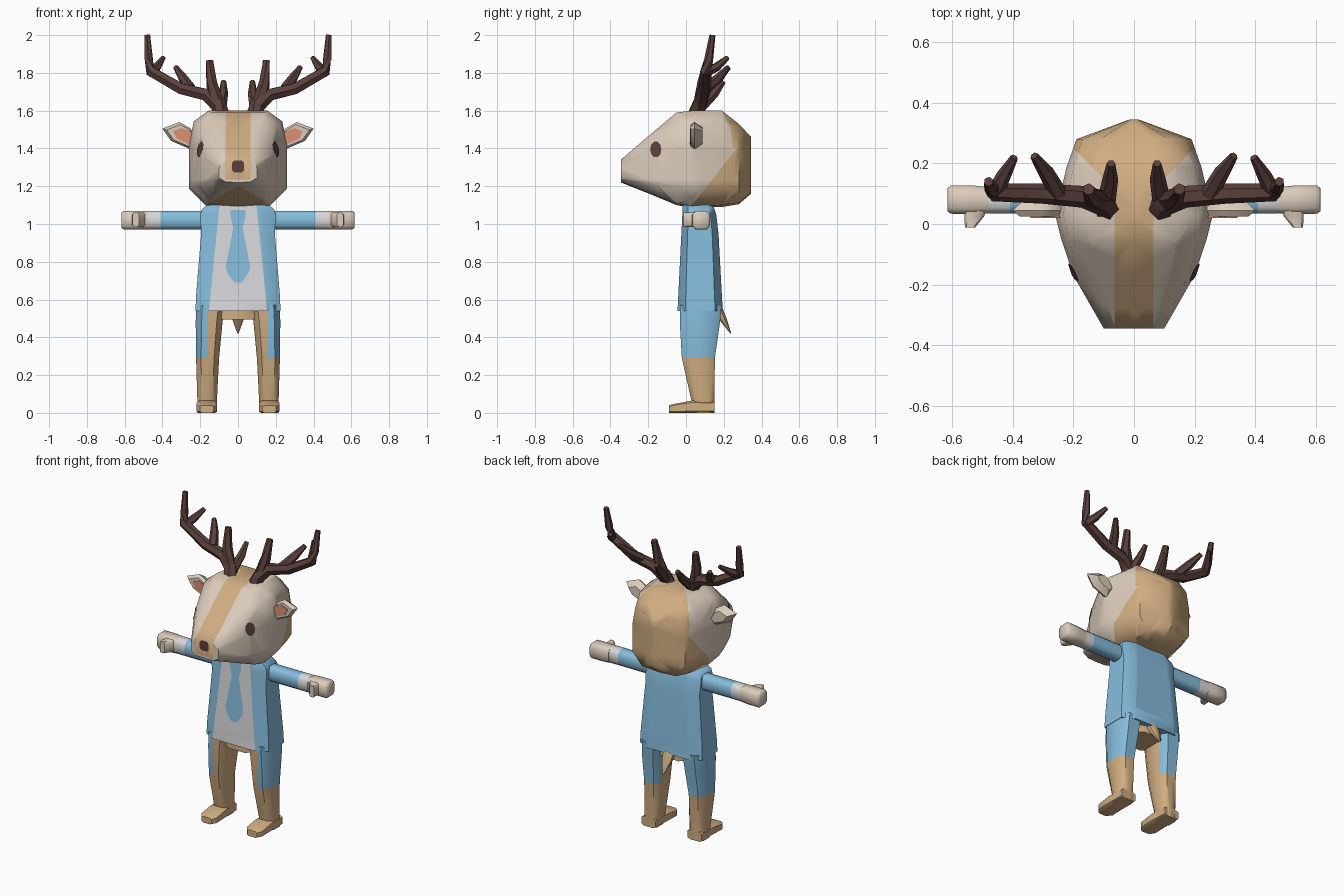
import bpy, bmesh, math
from mathutils import Vector
from mathutils.bvhtree import BVHTree

if "Cube" in bpy.data.objects:
    bpy.data.objects.remove(bpy.data.objects["Cube"])


def material(name, rgb):
    m = bpy.data.materials.new(name)
    lin = [((c / 255 + 0.055) / 1.055) ** 2.4 for c in rgb]
    m.diffuse_color = (*lin, 1)
    m.use_nodes = True
    m.node_tree.nodes["Principled BSDF"].inputs["Base Color"].default_value = m.diffuse_color
    return m


CREAM = material("cream fur", (219, 204, 187))
TAN = material("tan fur", (208, 173, 130))
BROWN = material("dark brown", (90, 64, 60))
BLUE = material("blue cloth", (134, 189, 221))
WHITE = material("white cloth", (216, 216, 219))
PINK = material("inner ear pink", (222, 144, 116))


def loft(rings):
    """Closed skin through rings of equal point count."""
    bm = bmesh.new()
    vs = [[bm.verts.new(p) for p in r] for r in rings]
    n = len(vs[0])
    for a, b in zip(vs, vs[1:]):
        for i in range(n):
            j = (i + 1) % n
            bm.faces.new((a[i], a[j], b[j], b[i]))
    bm.faces.new(vs[0])
    bm.faces.new(vs[-1])
    bmesh.ops.recalc_face_normals(bm, faces=bm.faces)
    return bm


def cut(bm, co, no):
    bmesh.ops.bisect_plane(bm, geom=bm.verts[:] + bm.edges[:] + bm.faces[:],
                           dist=1e-5, plane_co=co, plane_no=no)


def finish(name, bm, mats, rule=None, angle=50):
    """Make the object; rule(centre, normal) picks the material slot."""
    if rule:
        bm.normal_update()
        for f in bm.faces:
            f.material_index = rule(f.calc_center_median(), f.normal)
    me = bpy.data.meshes.new(name)
    bm.to_mesh(me)
    bm.free()
    for m in mats:
        me.materials.append(m)
    ob = bpy.data.objects.new(name, me)
    bpy.context.collection.objects.link(ob)
    bpy.ops.object.select_all(action='DESELECT')
    ob.select_set(True)
    bpy.context.view_layer.objects.active = ob
    bpy.ops.object.shade_smooth_by_angle(angle=math.radians(angle))
    return ob


def rect(u0, u1, v0, v1, c=0.25):
    """Chamfered rectangle as eight (u, v) points."""
    du, dv = (u1 - u0) * c, (v1 - v0) * c
    return [(u0 + du, v0), (u1 - du, v0), (u1, v0 + dv), (u1, v1 - dv),
            (u1 - du, v1), (u0 + du, v1), (u0, v1 - dv), (u0, v0 + dv)]


def decal(name, tree, pts, place, ray, mat):
    """Thin patch dropped onto a surface along a ray direction."""
    ray = Vector(ray)
    bm = bmesh.new()
    vs = []
    for p in pts:
        hit = tree.ray_cast(Vector(place(*p)) - ray, ray)[0]
        vs.append(bm.verts.new(hit - ray * 0.005))
    f = bm.faces.new(vs)
    f.normal_update()
    if f.normal.dot(ray) > 0:
        f.normal_flip()
    finish(name, bm, [mat])


def tube(name, pts, mat, sides=6):
    """Tapered limb through (x, y, z, radius) points."""
    cs = [Vector(p[:3]) for p in pts]
    rings = []
    for i, c in enumerate(cs):
        d = (cs[min(i + 1, len(cs) - 1)] - cs[max(i - 1, 0)]).normalized()
        q = d.to_track_quat('Z', 'Y')
        rings.append([c + q @ Vector((math.cos(t), math.sin(t), 0)) * pts[i][3]
                      for t in [math.tau * k / sides for k in range(sides)]])
    finish(name, loft(rings), [mat], angle=40)


# Head: sections along y as (y, half width, bottom, top)
half = [(0, 1), (.6, 1), (.9, .78), (1, .3), (1, -.6), (.65, -.96), (0, -1)]
outline = half + [(-a, b) for a, b in half[-2:0:-1]]
sections = [(-.345, .10, 1.22, 1.34), (-.17, .20, 1.15, 1.49), (-.05, .24, 1.10, 1.59),
            (.03, .26, 1.085, 1.6), (.19, .222, 1.09, 1.6), (.28, .19, 1.105, 1.53),
            (.345, .015, 1.16, 1.46)]
head = loft([[(a * w, y, (z0 + z1) / 2 + b * (z1 - z0) / 2) for a, b in outline]
             for y, w, z0, z1 in sections])
bmesh.ops.triangulate(head, faces=head.faces)
head_tree = BVHTree.FromBMesh(head)
for s in (-1, 1):
    cut(head, (s * .065, 0, 0), (1, 0, 0))
    cut(head, (s * .07, .12, 0), (-s, 1, 0))
    cut(head, (0, -.3, 0), (-1.6 * s, 1, 0))
cut(head, (0, 0, 1.4), (0, 0, 1))
cut(head, (0, 0, 1.235), (0, 0, 1))
cut(head, (0, .03, 1.1), (0, 1, -.8))


def head_rule(c, n):
    x = abs(c.x)
    stripe = x < .065 and c.z > 1.235 and n.z > -.4
    upper = c.z > 1.4 and c.y > .12 + (x - .07)
    lower = c.z <= 1.4 and c.y > .03 + (c.z - 1.1) * .8
    chin = n.z < -.75 and c.y > -.3 + 1.6 * x
    return int(stripe or upper or lower or chin)


finish("head", head, [CREAM, TAN], head_rule)

# Nose and eyes
decal("nose", head_tree, rect(-.032, .032, 1.272, 1.337, .2),
      lambda x, z: (x, -.5, z), (0, 1, 0), BROWN)
oval = [(-.16 + .03 * math.cos(k * math.tau / 10), 1.395 + .043 * math.sin(k * math.tau / 10))
        for k in range(10)]
for s, side in ((-1, "left"), (1, "right")):
    decal(side + "_eye", head_tree, oval, lambda y, z: (s * .5, y, z), (-s, 0, 0), BROWN)

# Torso: coat with an open white shirt front
torso = loft([[(x, y, z) for x, y in rect(-w, w, -.018 - .05 * (1.08 - z), yb, .17)]
              for z, w, yb in [(.54, .225, .195), (.62, .222, .19), (.95, .195, .172),
                               (1.05, .2, .16), (1.08, .19, .15), (1.11, .15, .14)]])
torso_tree = BVHTree.FromBMesh(torso)
for s in (-1, 1):
    cut(torso, (s * .1, 0, 1.08), (s, 0, .1))
finish("torso", torso, [BLUE, WHITE],
       lambda c, n: int(n.y < -.6 and abs(c.x) < .1 + (1.08 - c.z) * .1))

# Tie
tie = [(.04, 1.075), (.04, 1.04), (.025, .98), (.065, .77), (.055, .74), (.02, .69)]
decal("tie", torso_tree, tie + [(-x, z) for x, z in tie[::-1]],
      lambda x, z: (x, -.5, z), (0, 1, 0), BLUE)

# Hips and tail
finish("hips", loft([[(x, y, z) for x, y in rect(-.12, .12, -.02, .165)]
                     for z in (.495, .56)]), [TAN])
finish("tail", loft([[(x, y, z) for x, y in rect(-w, w, y0, y1)] for z, w, y0, y1 in
                     [(.55, .035, .14, .195), (.50, .032, .17, .215), (.42, .003, .235, .24)]]),
       [TAN])

for s, side in ((-1, "left"), (1, "right")):
    # Legs: trousers open at the front
    leg = loft([[(s * x, y, z) for x, y in rect(x0, x1, y0, y1, .22)]
                for z, x0, x1, y0, y1 in [(.0, .12, .215, .04, .15), (.06, .112, .215, .03, .15),
                                          (.29, .1, .222, -.022, .153), (.48, .082, .224, -.033, .18),
                                          (.57, .07, .222, -.033, .188)]])
    cut(leg, (0, 0, .29), (0, 0, 1))
    cut(leg, (s * .16, 0, 0), (1, 0, 0))
    finish(side + "_leg", leg, [TAN, BLUE],
           lambda c, n: int(c.z > .29 and (abs(c.x) > .16 or n.y > .4)))
    finish(side + "_foot", loft([[(s * x, y, z) for x, z in rect(x0, x1, 0, zt, .15)]
                                 for y, x0, x1, zt in [(-.09, .13, .2, .04), (-.065, .11, .22, .047),
                                                       (.03, .11, .22, .065), (.15, .115, .218, .06)]]),
           [TAN])

    # Arms with white cuffs, then hands and thumbs
    arm = loft([[(s * x, y, z) for y, z in rect(.035, .12, .972, 1.07, .22)]
                for x in (.12, .41, .48)])
    finish(side + "_arm", arm, [BLUE, WHITE], lambda c, n: int(abs(c.x) > .41))
    finish(side + "_hand", loft([[(s * x, y, z) for y, z in rect(y0, y1, z0, z1, .2)]
                                 for x, y0, y1, z0, z1 in [(.475, .036, .121, .972, 1.069),
                                                           (.53, .032, .127, .97, 1.07),
                                                           (.605, .034, .127, .97, 1.07),
                                                           (.616, .042, .118, .98, 1.06)]]), [CREAM])
    finish(side + "_thumb", loft([[(s * x, y, z) for x, z in rect(x0, x1, .985, 1.06, .15)]
                                  for y, x0, x1 in [(.05, .485, .56), (.025, .495, .56),
                                                    (-.012, .525, .558)]]), [CREAM])

    # Ears: thin wedge with a pink inner face
    ear = [(.21, 1.43), (.25, 1.505), (.31, 1.54), (.40, 1.505), (.355, 1.44), (.25, 1.395)]
    cx, cz = .29, 1.47
    finish(side + "_ear", loft([[(s * (cx + (x - cx) * k), y, cz + (z - cz) * k) for x, z in ear]
                                for k, y in ((.8, .025), (1, .045), (.6, .088))]), [CREAM])
    inner = [(.2, 1.43), (.25, 1.49), (.30, 1.508), (.342, 1.492), (.325, 1.452), (.25, 1.418)]
    finish(side + "_inner_ear", loft([[(s * x, y, z) for x, z in inner] for y in (.02, .028)]),
           [PINK])

    # Antlers: a main beam and four tines
    branches = {
        "beam": [(.085, .05, 1.57, .045), (.105, .07, 1.63, .042), (.17, .09, 1.685, .036),
                 (.30, .10, 1.715, .033), (.465, .105, 1.81, .03), (.472, .12, 1.87, .024),
                 (.48, .14, 2.0, .016)],
        "tall_tine": [(.115, .075, 1.64, .04), (.14, .09, 1.75, .03), (.15, .115, 1.865, .02)],
        "back_tine": [(.09, .08, 1.62, .03), (.078, .15, 1.69, .026), (.076, .2, 1.755, .014)],
        "middle_tine": [(.25, .1, 1.715, .03), (.29, .17, 1.77, .026), (.33, .225, 1.83, .014)],
        "outer_tine": [(.46, .1, 1.8, .028), (.43, .16, 1.83, .024), (.395, .22, 1.88, .013)],
    }
    for part, pts in branches.items():
        tube(f"{side}_antler_{part}", [(s * x, y, z, r) for x, y, z, r in pts], BROWN)
